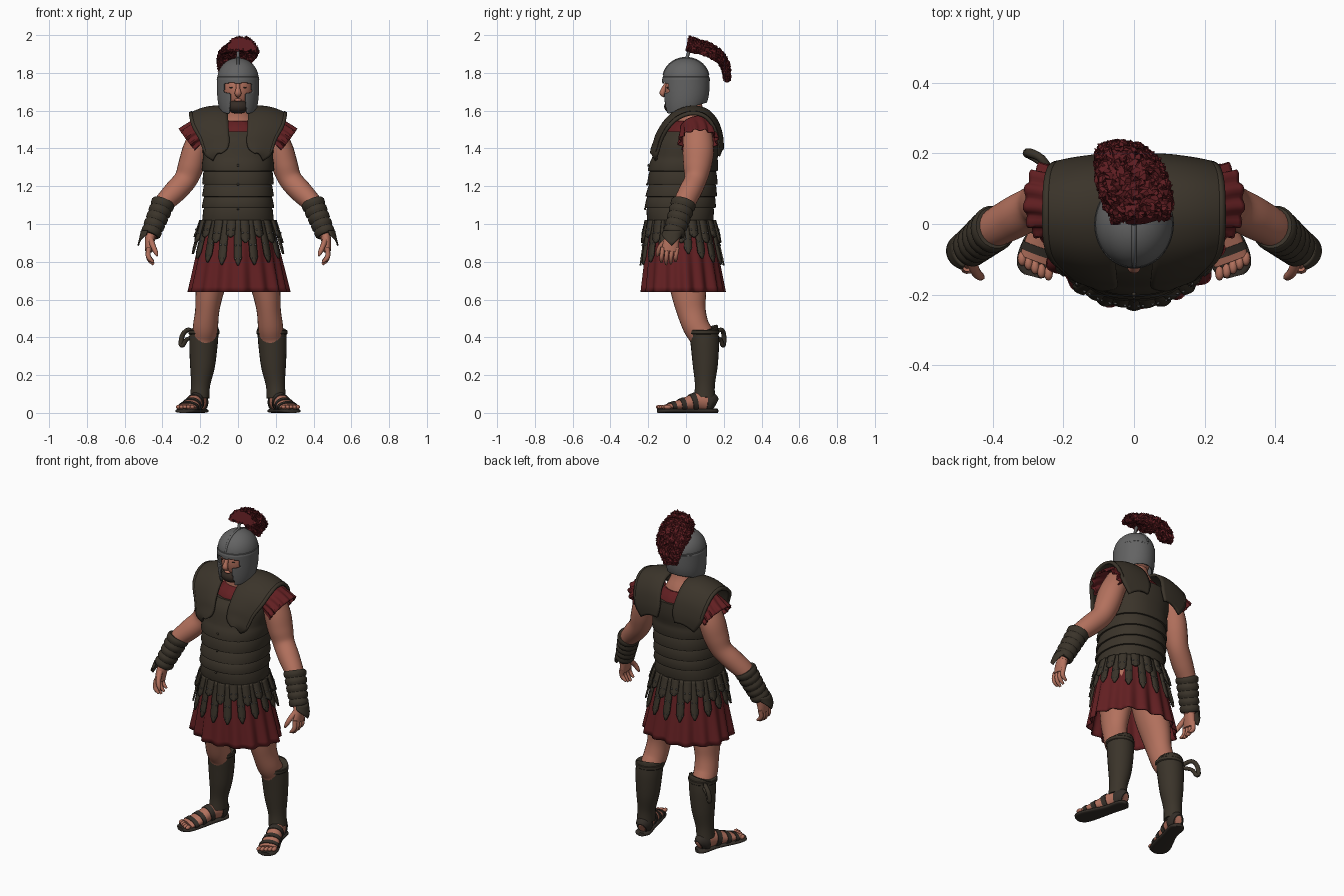
import bpy, bmesh, math, random
from mathutils import Vector
random.seed(4)
pi, cos, sin = math.pi, math.cos, math.sin

def material(name, rgb):
    m = bpy.data.materials.new(name)
    m.diffuse_color = (*rgb, 1)
    return m

SKIN = material("skin", (0.45, 0.165, 0.11))
LEATHER = material("dark_leather", (0.043, 0.034, 0.023))
CLOTH = material("red_cloth", (0.125, 0.014, 0.016))
PLUME = material("plume_red", (0.11, 0.012, 0.015))
STEEL = material("steel", (0.125, 0.125, 0.125))
HAIR = material("dark_hair", (0.035, 0.024, 0.018))
SANDAL = material("sandal_leather", (0.034, 0.027, 0.021))

def finish(name, bm, mat, thick=0, smooth=True, angle=42):
    bmesh.ops.remove_doubles(bm, verts=bm.verts, dist=1e-5)
    bmesh.ops.recalc_face_normals(bm, faces=bm.faces)
    me = bpy.data.meshes.new(name)
    bm.to_mesh(me)
    bm.free()
    me.materials.append(mat)
    for p in me.polygons:
        p.use_smooth = smooth
    if smooth:
        me.set_sharp_from_angle(angle=math.radians(angle))
    ob = bpy.data.objects.new(name, me)
    bpy.context.collection.objects.link(ob)
    if thick:
        mod = ob.modifiers.new("thickness", 'SOLIDIFY')
        mod.thickness, mod.offset = thick, 0
    return ob

def curve(rows, k):
    """Catmull-Rom interpolation of rows of numbers."""
    if k < 2:
        return rows
    out, n = [], len(rows)
    for i in range(n - 1):
        p = [rows[max(0, min(n - 1, i + d))] for d in (-1, 0, 1, 2)]
        for j in range(k):
            t = j / k
            out.append(tuple(0.5 * (2*b + (c-a)*t + (2*a-5*b+4*c-d)*t*t + (3*b-a-3*c+d)*t**3)
                             for a, b, c, d in zip(*p)))
    return out + [rows[-1]]

def loft(name, rows, mat, n=24, k=4, s=1, p=2, flat=False, ruffle=0, freq=0, caps=True,
         thick=0, warp=None, smooth=True):
    """Skin elliptical rings (x, y, z, rx, ry) along a path."""
    rows = curve(rows, k)
    bm, rings = bmesh.new(), []
    for i, (x, y, z, rx, ry) in enumerate(rows):
        a, b = rows[max(0, i-1)], rows[min(len(rows)-1, i+1)]
        t = Vector((0, 0, -1)) if flat else Vector([b[j]-a[j] for j in range(3)]).normalized()
        e1 = Vector((1, 0, 0))
        e1 = (e1 - t * e1.dot(t)).normalized()
        e2 = t.cross(e1)
        ring = []
        for j in range(n):
            q = 2 * pi * j / n
            f = 1 + ruffle * i / (len(rows)-1) * sin(freq * q)
            c, d = cos(q), sin(q)
            v = Vector((x, y, z)) + e1*rx*f*math.copysign(abs(c)**(2/p), c) + e2*ry*f*math.copysign(abs(d)**(2/p), d)
            if warp:
                v = warp(v, x)
            ring.append(bm.verts.new((v.x * s, v.y, v.z)))
        rings.append(ring)
    for r0, r1 in zip(rings, rings[1:]):
        for j in range(n):
            bm.faces.new((r0[j], r0[(j+1) % n], r1[(j+1) % n], r1[j]))
    if caps:
        bm.faces.new(rings[0])
        bm.faces.new(rings[-1])
    return finish(name, bm, mat, thick, smooth)

def grid(name, fn, nu, nv, mat, s=1, thick=0.01, skip=None):
    bm = bmesh.new()
    vs = [[bm.verts.new(fn(i/nu, j/nv)) for i in range(nu+1)] for j in range(nv+1)]
    for j in range(nv):
        for i in range(nu):
            f = bm.faces.new((vs[j][i], vs[j][i+1], vs[j+1][i+1], vs[j+1][i]))
            if skip and skip(f.calc_center_median()):
                bm.faces.remove(f)
    for v in [v for v in bm.verts if not v.link_faces]:
        bm.verts.remove(v)
    for v in bm.verts:
        v.co.x *= s
    return finish(name, bm, mat, thick)

def ball(name, loc, size, mat, seg=20):
    bm = bmesh.new()
    bmesh.ops.create_uvsphere(bm, u_segments=seg, v_segments=seg//2, radius=1)
    for v in bm.verts:
        v.co = Vector([v.co[i]*size[i] + loc[i] for i in range(3)])
    return finish(name, bm, mat, angle=80)

# Cuirass with stepped overlapping bands
body = [(0, -.03, 1.0, .178, .16), (0, -.03, 1.1, .178, .176), (0, -.02, 1.2, .176, .174),
        (0, -.015, 1.3, .18, .173), (0, .005, 1.4, .188, .172), (0, .015, 1.45, .18, .165), (0, .03, 1.49, .16, .148)]
fine = curve(body, 20)
def ring_at(z, off):
    r = min(fine, key=lambda q: abs(q[2]-z))
    return (0, r[1], z, r[3]+off, r[4]+off)
levels = [1.345, 1.28, 1.21, 1.145, 1.085, 1.0]
rows = [ring_at(z, 0) for z in (1.49, 1.475, 1.46, 1.44, 1.42, 1.4, 1.38, 1.36)]
for a, b in zip(levels, levels[1:]):
    rows += [ring_at(a-.001, .002), ring_at(a-.012, .006), ring_at(b+.008, .013), ring_at(b, .011)]
loft("cuirass", rows, LEATHER, n=48, k=1, p=2.3, flat=True)
for z in (1.08, 1.21, 1.31):
    r = ring_at(z, .012)
    ball("front_stud", (0, r[1]-r[4], z), (.007, .006, .007), LEATHER, 10)
loft("tunic_collar", [(0, .03, 1.45, .155, .15), (0, .03, 1.51, .125, .125), (0, .035, 1.545, .092, .092)], CLOTH, flat=True, ruffle=.03, freq=12, n=48)
loft("neck", [(0, .04, 1.5, .12, .095), (0, .035, 1.56, .088, .08), (0, .018, 1.62, .068, .07), (0, .005, 1.7, .064, .068)], SKIN, flat=True)

# Shoulder plates: rows of y, z, inner x, outer x
plate = curve([(-.184, 1.372, .09, .13), (-.18, 1.395, .058, .168), (-.168, 1.43, .046, .185), (-.15, 1.48, .048, .203), (-.108, 1.545, .052, .24),
               (-.05, 1.593, .055, .254), (.03, 1.617, .06, .256), (.11, 1.6, .06, .254), (.165, 1.54, .055, .245),
               (.19, 1.46, .045, .225), (.193, 1.395, .06, .18)], 4)
def plate_pt(u, v):
    y, z, xi, xo = plate[round(v * (len(plate)-1))]
    return (xi + (xo-xi)*u, .03 + (y-.03)*(1-.12*u*u), z + .008*sin(pi*u) - .036*u*u)

# Skirt surface, t runs from waist to hem
def skirt_pt(a, t, off=0):
    return Vector(((.18+.08*t+off)*cos(a), -.03+.015*t + (.163+.05*t+off)*sin(a), 1.02-.38*t))
def skirt(u, v):
    a = 2*pi*u
    return skirt_pt(a, v, .011*v*sin(16*a) + .006*v*sin(7*a+1))
grid("skirt", skirt, 160, 14, CLOTH, thick=.006)

# Hanging straps round the waist, long ones alternating with short ones
def strap(a, length, width, off):
    tangent = Vector((-sin(a), cos(a), 0))
    def fn(u, v):
        w = width * (1 if v < .84 else 1 - (v-.84)/.16*.8)
        return skirt_pt(a, v*length/.38, off + .012*v) + tangent*(u-.5)*w
    grid("waist_strap", fn, 2, 12, LEATHER, thick=.01)
    for f in (.85, .55):
        for w in (-.3, .3):
            ball("strap_stud", skirt_pt(a, f*length/.38, off+.012) + tangent*w*width, (.005, .005, .005), STEEL, 8)
for i in range(18):
    a = 2*pi*(i+.5)/18
    strap(a, .165 + .075*abs(sin(a)), .042, .014)
    strap(a + pi/18, .09 + .03*(i % 2), .046, .02)

# Arm and leg parts, built for both sides
foot = [(.193, .155, .045, .02, .028), (.2, .125, .058, .04, .05), (.22, .06, .06, .041, .047), (.243, -.01, .045, .047, .034),
        (.262, -.07, .035, .052, .022), (.275, -.105, .03, .05, .015)]
foot_fine = curve(foot, 8)
for s in (1, -1):
    grid("shoulder_plate", plate_pt, 10, len(plate)-1, LEATHER, s, .014)
    grid("shoulder_plate_rim", lambda u, v: Vector(plate_pt(.92+.08*u, v)) + Vector((.001, 0, .005)), 2, len(plate)-1, LEATHER, s, .012)
    loft("sleeve", [(.16, .055, 1.515, .068, .085), (.21, .062, 1.478, .074, .092), (.262, .065, 1.438, .077, .1)], CLOTH,
         n=72, s=s, ruffle=.1, freq=12, caps=False, thick=.006)
    loft("arm", [(.17, .06, 1.5, .065, .075), (.22, .065, 1.4, .07, .083), (.248, .06, 1.31, .069, .075), (.278, .05, 1.235, .062, .06),
                 (.335, .02, 1.17, .06, .06), (.4, -.015, 1.1, .05, .055), (.44, -.045, 1.02, .042, .046), (.462, -.068, .93, .03, .036)], SKIN, s=s, k=6)
    rows = []
    for i in range(5):
        for f, d in ((.0, -.007), (.25, 0), (.75, 0), (.98, -.007)):
            t = (i+f)/5
            r = .064 - .011*t + d
            rows.append((.393+.072*t, -.01-.058*t, 1.12-.18*t, r, r+.004))
    loft("bracer", rows, LEATHER, s=s, k=1)
    grid("bracer_flap", lambda u, v: (.46+(.05+.018*v)*cos(2.4*u-1.2), -.066+.055*sin(2.4*u-1.2)-.01*v,
         .965-.02*v-.06*v*(1-abs(2*u-1))), 12, 4, LEATHER, s, .008)
    loft("palm", [(.462, -.066, .945, .028, .034), (.468, -.078, .9, .025, .042), (.472, -.085, .855, .019, .045)], SKIN, s=s, n=16)
    for i in range(4):
        y, d = -.122+.025*i, .012*abs(i-1.3)
        loft("finger", [(.472, y, .875, .013, .013), (.476, y-.006, .835, .013, .012), (.466, y-.008, .805+d*.6, .012, .011),
                        (.447, y-.008, .782+d, .006, .006)], SKIN, s=s, n=10, k=3)
    loft("thumb", [(.462, -.1, .915, .016, .016), (.448, -.135, .88, .014, .014), (.435, -.148, .85, .012, .012), (.427, -.152, .83, .005, .005)], SKIN, s=s, n=10, k=3)
    loft("leg", [(.095, -.01, .96, .09, .12), (.125, .0, .78, .09, .11), (.152, .015, .63, .073, .092), (.163, .028, .54, .064, .077),
                 (.172, .052, .46, .066, .07), (.18, .09, .38, .062, .066), (.195, .1, .2, .045, .05), (.205, .1, .06, .035, .04)], SKIN, s=s)
    loft("greave", [(.18, .093, .437, .079, .08), (.18, .095, .425, .077, .077), (.183, .1, .36, .075, .075), (.188, .102, .25, .066, .066),
                    (.198, .1, .15, .051, .053), (.203, .098, .08, .051, .056)], LEATHER, s=s, k=6)
    loft("greave_rim", [(.18, .093, .44, .078, .078), (.18, .093, .436, .082, .082), (.18, .093, .42, .082, .082), (.18, .093, .415, .077, .077)], LEATHER, s=s, k=1, flat=True)
    loft("foot", foot, SKIN, s=s, k=6)
    loft("sole", [(.188, .165, .011, .015, .011), (.197, .14, .011, .043, .011), (.22, .05, .011, .042, .011), (.248, -.03, .011, .052, .011),
                  (.27, -.09, .011, .058, .011), (.283, -.13, .011, .05, .011), (.288, -.148, .011, .025, .011)], SANDAL, s=s, p=3)
    for i, j in ((1, 12), (17, 21), (24, 28), (31, 36)):
        loft("sandal_strap", [(r[0], r[1], r[2]-.002, r[3]+.005, r[4]+.006) for r in foot_fine[i:j]], SANDAL, s=s, k=1)
    for i in range(-2, 3):
        q = .019 - .005*(i+1 if i > -1 else 0)
        ball("toe", (s*(.275+.02*i+.36*q), -.108+.007*i-.93*q, .031), (.0125, .021, .012), SKIN, 12)

# Loose tie loop on one greave
loft("greave_tie", [(-.23, .14, .42, .012, .012), (-.262, .185, .44, .012, .012), (-.292, .2, .415, .013, .013), (-.302, .2, .365, .013, .013),
                    (-.29, .193, .36, .012, .012), (-.27, .18, .39, .011, .011), (-.23, .15, .4, .011, .011)], LEATHER, n=10)

# Head and beard
ball("head", (0, -.005, 1.715), (.086, .105, .125), SKIN, 32)
loft("nose", [(0, -.1, 1.745, .01, .012), (0, -.117, 1.715, .012, .014), (0, -.125, 1.692, .018, .015), (0, -.112, 1.678, .012, .01)], SKIN, n=14)
ball("beard", (0, -.066, 1.622), (.06, .05, .038), HAIR)
ball("lips", (0, -.104, 1.656), (.02, .01, .008), SKIN, 12)
for s in (1, -1):
    ball("eye", (.033*s, -.095, 1.722), (.012, .009, .005), HAIR, 12)

# Helmet shell with eye and mouth opening
def helmet(u, v):
    a = 2*pi*u
    if v < .42:
        q = v/.42*pi/2
        r, z = sin(q), 1.77 + .105*cos(q)
    else:
        w = (v-.42)/.58
        r = 1 + (.035 if w > .01 else 0) - .03*w - .1*w**4
        z = 1.77 + (1.612 + .032*sin(a) - 1.77)*w
    return (.105*r*cos(a), .118*r*sin(a), z)
def opening(c):
    if c.y > -.03:
        return False
    x = abs(c.x)
    eye = 1.69 + .25*max(0, x-.04) < c.z < 1.748 - 5*(x-.035)**2 and x < .074
    return eye or (c.z < 1.73 and x < .037 + .1*max(0, 1.68-c.z))
grid("helmet", helmet, 120, 70, STEEL, thick=.008, skip=opening)
loft("helmet_ridge", [(0, .12*cos(q), 1.77+.109*sin(q), .007, .006) for q in [pi*i/20 for i in range(1, 20)]], STEEL, n=10, k=1)
loft("brow_band", [(0, 0, 1.782, .106, .119), (0, 0, 1.778, .111, .124), (0, 0, 1.768, .111, .124), (0, 0, 1.764, .106, .119)], STEEL, n=60, k=1, flat=True)

# Plume post and bristle plume, tilted to one side
loft("plume_post", [(0, .0, 1.86, .018, .018), (0, .005, 1.88, .01, .01), (0, .015, 1.91, .009, .009), (0, .03, 1.94, .014, .014)], STEEL, n=12)
def bristle(v, x):
    n = Vector([random.uniform(-.009, .009) for _ in range(3)])
    return v + n - Vector((0, 0, 4.5*(v.x-x)**2))
loft("plume", [(.02, .012, 1.958, .078, .036), (.015, .06, 1.948, .094, .029), (-.005, .12, 1.93, .098, .027), (-.024, .175, 1.893, .088, .024),
               (-.038, .209, 1.835, .066, .021), (-.048, .218, 1.765, .04, .014)], PLUME, n=72, k=10, warp=bristle, smooth=False)
